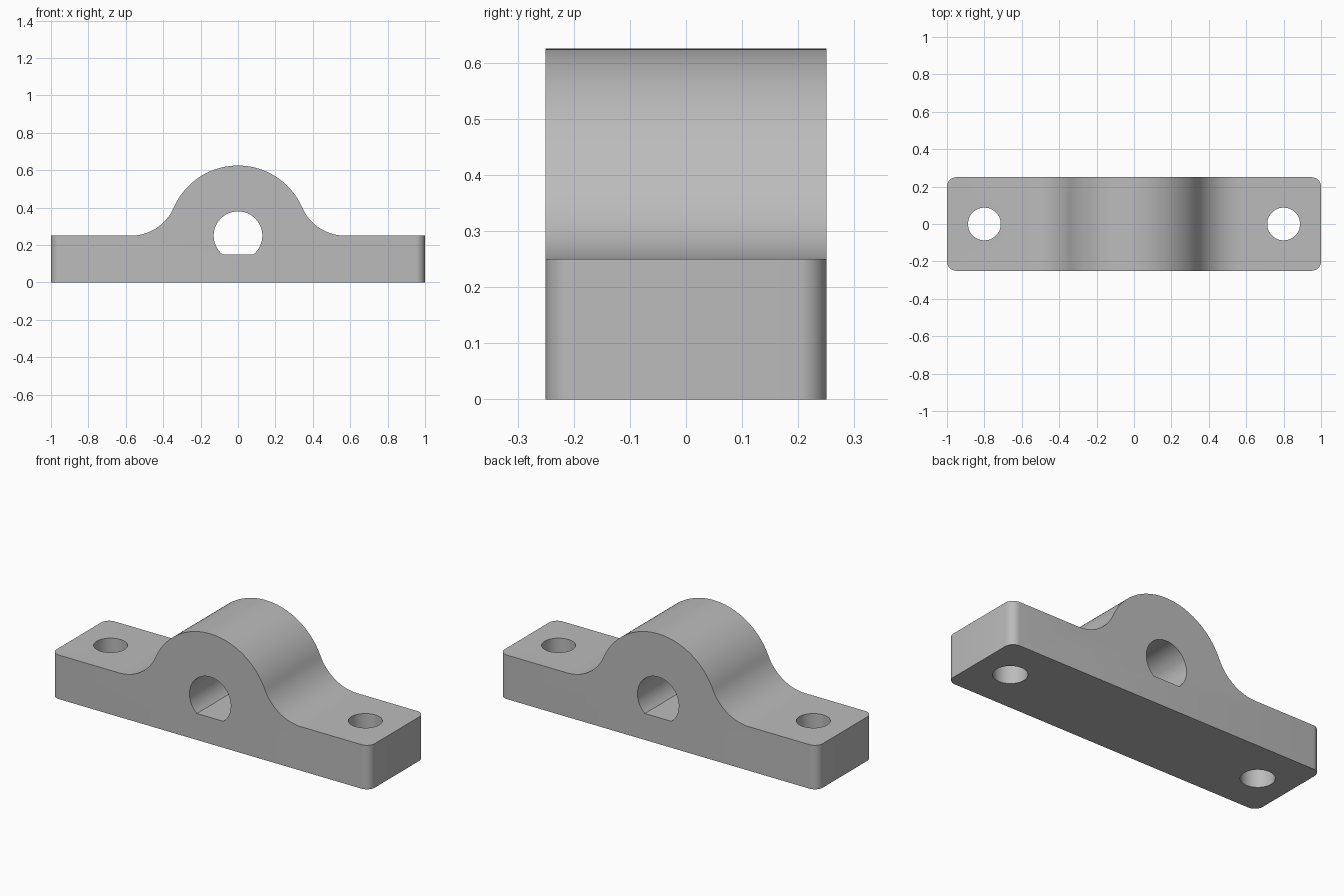
import bpy, bmesh, math
from mathutils import Vector

if "Cube" in bpy.data.objects:
    bpy.data.objects.remove(bpy.data.objects["Cube"])

DEPTH = 0.25          # half depth
BASE = 0.25           # base height, also bore axis height
R_HUB, R_FILLET, R_CORNER = 0.375, 0.25, 0.05
R_BORE, FLAT_Z = 0.13, 0.15
R_BOLT, BOLT_X = 0.0875, 0.8

grey = bpy.data.materials.new("grey metal")
grey.diffuse_color = (0.5, 0.5, 0.5, 1)
grey.use_nodes = True
grey.node_tree.nodes["Principled BSDF"].inputs["Base Color"].default_value = grey.diffuse_color


def arc(cx, cz, r, a0, a1, n):
    """Points along an arc, both ends included."""
    return [(cx + r * math.cos(a0 + (a1 - a0) * i / n),
             cz + r * math.sin(a0 + (a1 - a0) * i / n)) for i in range(n + 1)]


def prism(name, pts, start, step, upright=False):
    """Extrude a closed outline along y, or along z when upright."""
    bm = bmesh.new()
    verts = [bm.verts.new((a, b, start) if upright else (a, start, b)) for a, b in pts]
    face = bm.faces.new(verts)
    geom = bmesh.ops.extrude_face_region(bm, geom=[face])["geom"]
    move = Vector((0, 0, step)) if upright else Vector((0, step, 0))
    bmesh.ops.translate(bm, vec=move, verts=[g for g in geom if isinstance(g, bmesh.types.BMVert)])
    bmesh.ops.recalc_face_normals(bm, faces=bm.faces)
    mesh = bpy.data.meshes.new(name)
    bm.to_mesh(mesh)
    bm.free()
    ob = bpy.data.objects.new(name, mesh)
    bpy.context.collection.objects.link(ob)
    mesh.materials.append(grey)
    return ob


# Side outline: flat feet, concave fillets, round hub
fx = math.sqrt((R_HUB + R_FILLET) ** 2 - R_FILLET ** 2)
t = math.atan2(R_FILLET, fx)
right = arc(fx, BASE + R_FILLET, R_FILLET, -math.pi / 2, -math.pi - t + 2 * t - 2 * t, 1)[:1]
right = arc(fx, BASE + R_FILLET, R_FILLET, 1.5 * math.pi, math.pi + t, 16)
hub = arc(0, BASE, R_HUB, t, math.pi - t, 48)
left = [(-x, z) for x, z in reversed(right)]
outline = [(-1, 0), (1, 0), (1, BASE)] + right + hub[1:-1] + left + [(-1, BASE)]
body = prism("bearing_block", outline, -DEPTH, 2 * DEPTH)

# Rounded vertical corners
bm = bmesh.new()
bm.from_mesh(body.data)
corners = [e for e in bm.edges if all(abs(abs(v.co.x) - 1) < 1e-4 for v in e.verts)
           and abs(e.verts[0].co.z - e.verts[1].co.z) > 0.1]
bmesh.ops.bevel(bm, geom=corners, offset=R_CORNER, offset_type='OFFSET',
                segments=8, profile=0.5, affect='EDGES')
bm.to_mesh(body.data)
bm.free()

# D-shaped shaft bore and two bolt holes
a = math.asin((FLAT_Z - BASE) / R_BORE)
cutters = [prism("bore_cutter", arc(0, BASE, R_BORE, a, math.pi - a, 48), -0.5, 1)]
for side, s in (("left", -1), ("right", 1)):
    ring = arc(s * BOLT_X, 0, R_BOLT, 0, 2 * math.pi, 48)[:-1]
    cutters.append(prism(side + "_bolt_hole_cutter", ring, -0.5, 1.5, upright=True))

bpy.context.view_layer.objects.active = body
body.select_set(True)
for c in cutters:
    mod = body.modifiers.new(c.name, 'BOOLEAN')
    mod.operation, mod.solver, mod.object = 'DIFFERENCE', 'EXACT', c
    bpy.ops.object.modifier_apply(modifier=mod.name)
    bpy.data.objects.remove(c)

bpy.ops.object.select_all(action='DESELECT')
body.select_set(True)
bpy.ops.object.shade_smooth_by_angle(angle=math.radians(30))
